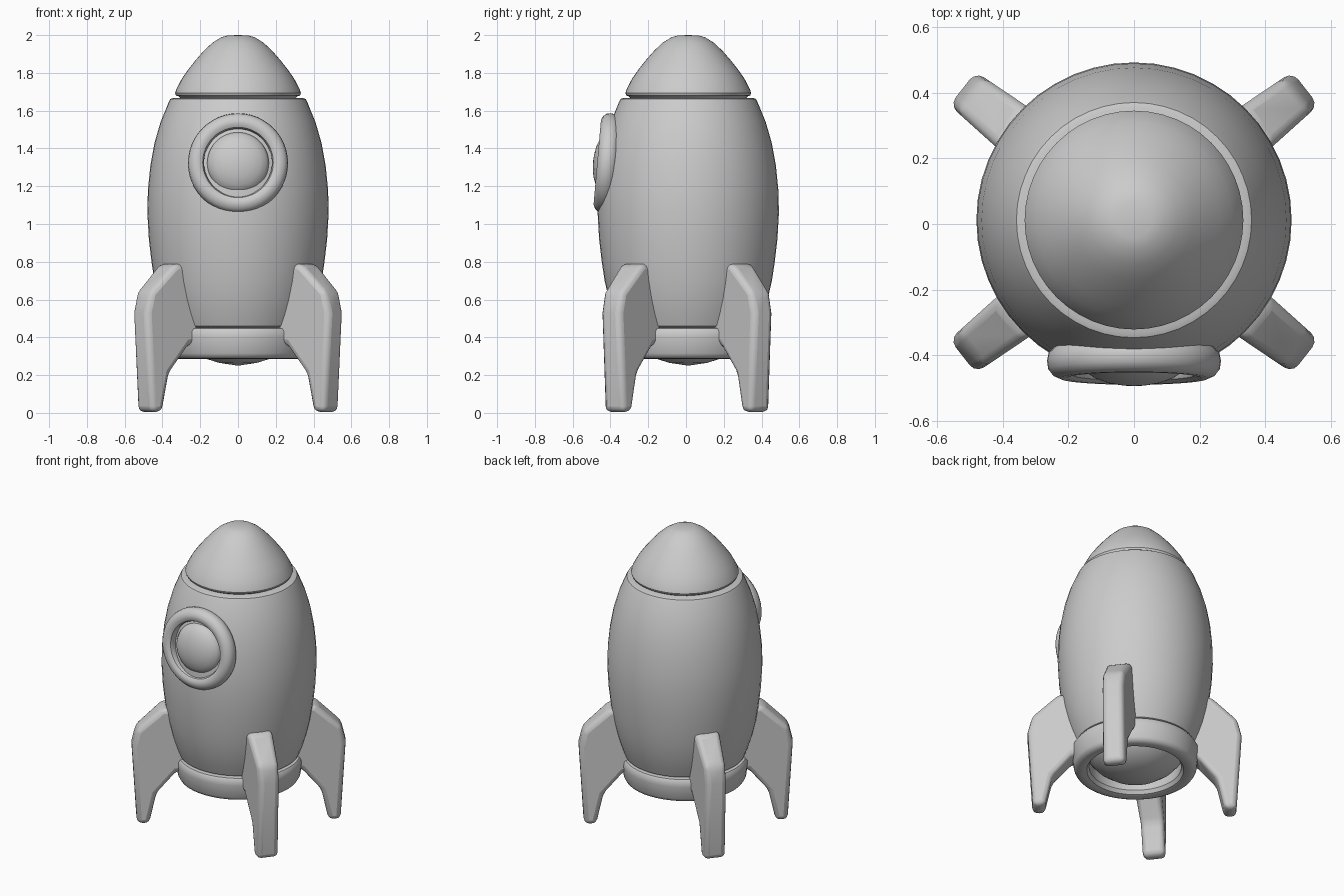
import bpy, bmesh, math
from mathutils import Matrix, Vector

if "Cube" in bpy.data.objects:
    bpy.data.objects.remove(bpy.data.objects["Cube"])

CY = 0.012  # body axis sits slightly behind the origin


def finish(name, bm, angle=35, bevel=0):
    bmesh.ops.remove_doubles(bm, verts=bm.verts, dist=1e-5)
    bmesh.ops.recalc_face_normals(bm, faces=bm.faces)
    me = bpy.data.meshes.new(name)
    bm.to_mesh(me)
    bm.free()
    ob = bpy.data.objects.new(name, me)
    bpy.context.collection.objects.link(ob)
    if bevel:
        mod = ob.modifiers.new("bevel", 'BEVEL')
        mod.width, mod.segments = bevel, 3
        mod.limit_method, mod.angle_limit = 'ANGLE', math.radians(25)
    bpy.ops.object.select_all(action='DESELECT')
    ob.select_set(True)
    bpy.context.view_layer.objects.active = ob
    bpy.ops.object.shade_smooth_by_angle(angle=math.radians(angle))
    return ob


def lathe(name, profile, matrix, closed=False, steps=48):
    """Revolve (radius, height) points about the local z axis."""
    bm = bmesh.new()
    vs = [bm.verts.new((r, 0, z)) for r, z in profile]
    pairs = list(zip(vs, vs[1:])) + ([(vs[-1], vs[0])] if closed else [])
    edges = [bm.edges.new(p) for p in pairs]
    bmesh.ops.spin(bm, geom=vs + edges, cent=(0, 0, 0), axis=(0, 0, 1),
                   angle=math.tau, steps=steps, use_merge=True)
    bm.transform(matrix)
    return finish(name, bm)


axis = Matrix.Translation((0, CY, 0))

# Hull with its domed underside
lathe("hull", [(0, .25), (.10, .265), (.18, .29), (.25, .34), (.30, .40), (.34, .445),
               (.372, .46), (.395, .52), (.42, .60), (.443, .70), (.458, .80), (.472, .92),
               (.48, 1.06), (.477, 1.18), (.464, 1.31), (.442, 1.43), (.41, 1.54),
               (.367, 1.645), (.358, 1.662), (.342, 1.668), (0, 1.668)], axis)

# Nose cone with a rounded lip
lathe("nose_cone", [(0, 1.66), (.30, 1.66), (.315, 1.676), (.328, 1.68), (.333, 1.693),
                    (.326, 1.715), (.297, 1.77), (.262, 1.82), (.224, 1.868),
                    (.18, 1.918), (.135, 1.96), (.09, 1.988), (.055, 1.998), (0, 2.0)], axis)

# Open collar around the engine
lathe("engine_collar", [(.285, .315), (.30, .292), (.32, .286), (.35, .287), (.37, .297),
                        (.38, .315), (.392, .40), (.391, .43), (.38, .447), (.35, .452),
                        (.31, .44), (.29, .40)], axis, closed=True)

# Porthole frame and bulging glass, tilted with the hull
port = Matrix.Translation((0, -.427, 1.323)) @ Matrix.Rotation(math.radians(85), 4, 'X')
lathe("window_frame", [(.185, -.05), (.18, .015), (.187, .033), (.205, .043), (.225, .043),
                       (.247, .033), (.261, .015), (.265, -.01), (.26, -.035), (.245, -.05)],
      port, closed=True)
lathe("window_glass", [(.165, -.05), (.163, .0), (.15, .021), (.12, .041), (.08, .056),
                       (.04, .063), (0, .066)], port)

# Four swept fins: (radius, height) outline, thinner towards the outside
outline = [(.31, .37), (.385, .36), (.51, .21), (.555, .005), (.63, .005),
           (.662, .53), (.635, .64), (.475, .79), (.415, .79), (.36, .66)]
for i, a in enumerate((38, 142, 218, 322)):
    bm = bmesh.new()
    sides = []
    for s in (-1, 1):
        sides.append([bm.verts.new((r, s * (.083 - .07 * (r - .4)), z)) for r, z in outline])
    for side in sides:
        bm.faces.new(side)
    n = len(outline)
    for k in range(n):
        m = (k + 1) % n
        bm.faces.new((sides[0][k], sides[0][m], sides[1][m], sides[1][k]))
    bm.transform(Matrix.Translation((0, .005, 0)) @ Matrix.Rotation(math.radians(a), 4, 'Z'))
    finish(f"fin_{i + 1}", bm, bevel=.032)
